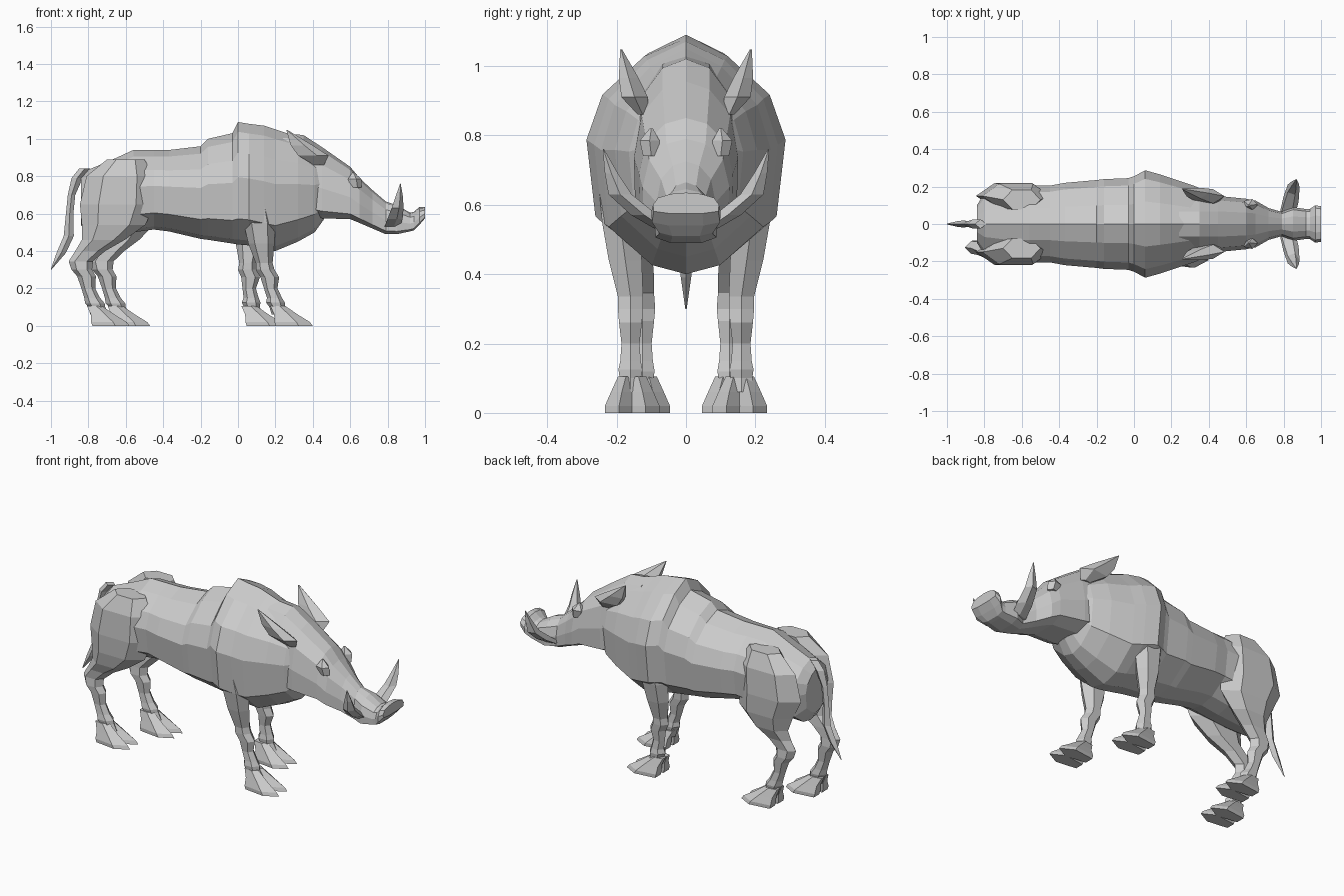
import bpy, bmesh
from math import sin, cos, pi


def loft(name, rings):
    """Skin a list of equal-length point rings and cap both ends."""
    bm = bmesh.new()
    vs = [[bm.verts.new(p) for p in r] for r in rings]
    n = len(rings[0])
    for a, b in zip(vs, vs[1:]):
        for i in range(n):
            j = (i + 1) % n
            bm.faces.new((a[i], a[j], b[j], b[i]))
    bm.faces.new(vs[0])
    bm.faces.new(vs[-1])
    bmesh.ops.recalc_face_normals(bm, faces=bm.faces)
    me = bpy.data.meshes.new(name)
    bm.to_mesh(me)
    bm.free()
    ob = bpy.data.objects.new(name, me)
    bpy.context.collection.objects.link(ob)
    return ob


def trunk(name, stations, half):
    """Loft along x; station = x, bottom z, top z, half width."""
    prof = half + [(-y, z) for y, z in half[-2:0:-1]]
    return loft(name, [[(x, y * w, zb + z * (zt - zb)) for y, z in prof]
                       for x, zb, zt, w in stations])


def limb(name, path, n=6):
    """Loft of level rings; path point = x, y, z, x radius, y radius."""
    return loft(name, [[(x + rx * cos(2 * pi * i / n), y + ry * sin(2 * pi * i / n), z)
                        for i in range(n)] for x, y, z, rx, ry in path])


# Barrel, hump and chest
trunk("body", [
    (-.84, .54, .79, .10), (-.80, .48, .835, .165), (-.68, .49, .885, .20),
    (-.56, .50, .94, .205), (-.45, .515, .94, .205), (-.37, .505, .94, .22),
    (-.20, .465, .96, .235), (-.16, .46, 1.0, .24), (-.03, .44, 1.03, .245),
    (0, .435, 1.09, .255), (.06, .43, 1.08, .287), (.14, .41, 1.07, .265),
    (.20, .40, 1.05, .245), (.32, .45, 1.01, .205), (.41, .50, .96, .165),
    (.46, .57, .92, .13)],
    [(0, 1), (.42, .92), (.84, .75), (1, .55), (.91, .21), (.4, .04), (0, 0)])

# Head and snout
trunk("head", [
    (.24, .62, 1.03, .15), (.35, .59, 1.02, .15), (.45, .575, .955, .15),
    (.60, .57, .85, .135), (.65, .55, .79, .125), (.72, .52, .725, .085),
    (.79, .49, .665, .065), (.85, .49, .645, .09), (.92, .505, .605, .08),
    (.94, .51, .61, .08), (.97, .54, .635, .10), (1.0, .575, .635, .095)],
    [(0, 1), (.45, .94), (.85, .75), (1, .42), (.98, .1), (.5, 0), (0, 0)])

# Tail
limb("tail", [(-.82, 0, .84, .03, .025), (-.86, 0, .79, .03, .025),
              (-.89, 0, .70, .02, .015), (-.90, 0, .60, .02, .015),
              (-.905, 0, .48, .027, .02), (-.945, 0, .39, .025, .015),
              (-1.0, 0, .30, .002, .002)], 4)

for s, side in ((-1, "right"), (1, "left")):
    # Ear, brow and tusk
    limb(side + "_ear", [(.43, s * .125, .86, .03, .015), (.395, s * .148, .91, .09, .04),
                         (.335, s * .165, .965, .065, .03), (.26, s * .187, 1.048, .003, .003)], 5)
    limb(side + "_brow", [(.63, s * .10, .74, .03, .025), (.62, s * .105, .785, .04, .03),
                          (.615, s * .10, .82, .005, .005)], 5)
    limb(side + "_tusk", [(.82, s * .06, .53, .045, .03), (.835, s * .12, .57, .045, .04),
                          (.85, s * .19, .63, .035, .035), (.86, s * .215, .69, .022, .02),
                          (.868, s * .238, .76, .002, .002)], 5)

    # Front leg: the left one stands further back and more upright
    heel, lean = (.19, 0) if s < 0 else (.035, .2)
    front = [(-.09, .68, .07, .05, .05), (-.075, .55, .085, .06, .03),
             (-.065, .44, .07, .055, .015), (-.05, .335, .045, .042, 0),
             (-.045, .30, .05, .042, 0), (-.02, .26, .05, .038, 0),
             (-.015, .20, .036, .03, 0), (.005, .15, .04, .034, 0),
             (.01, .125, .05, .04, 0), (.02, .10, .042, .036, 0), (.04, .06, .05, .04, 0)]
    limb(side + "_front_leg", [(heel + dx + lean * z, s * (.16 + dy), z, rx, ry)
                               for dx, z, rx, ry, dy in front])

    # Hind leg: thigh stays at the hip, hock and shin follow the foot
    back = -.79 if s < 0 else -.68
    thigh = [(-.60, .89, .10, .13, .06), (-.63, .80, .18, .15, .075),
             (-.645, .65, .20, .15, .08), (-.665, .54, .17, .15, .07),
             (-.72, .46, .115, .145, .055), (-.79, .40, .08, .13, .043)]
    shin = [(-.05, .345, .065, .038), (-.045, .30, .055, .042), (-.02, .265, .05, .038),
            (-.01, .20, .037, .03), (.01, .15, .042, .034), (.025, .12, .052, .04),
            (.035, .10, .045, .036), (.05, .06, .05, .04)]
    limb(side + "_hind_leg",
         [(x + (back + .79) * max(0, (.65 - z) / .27), s * y, z, rx, ry)
          for x, z, rx, y, ry in thigh] +
         [(back + dx, s * .125, z, rx, ry) for dx, z, rx, ry in shin])

    # Cloven hooves: two pointed toes per foot
    for part, fx, fy in (("front", heel, .155), ("hind", back, .125)):
        for k, toe in ((-1, "inner"), (1, "outer")):
            limb(f"{side}_{part}_{toe}_toe",
                 [(fx + .02, s * (fy + k * .018), .105, .045, .024),
                  (fx + .06, s * (fy + k * .03), .06, .07, .033),
                  (fx + .09, s * (fy + k * .038), .02, .105, .043),
                  (fx + .10, s * (fy + k * .038), 0, .11, .043)], 5)
